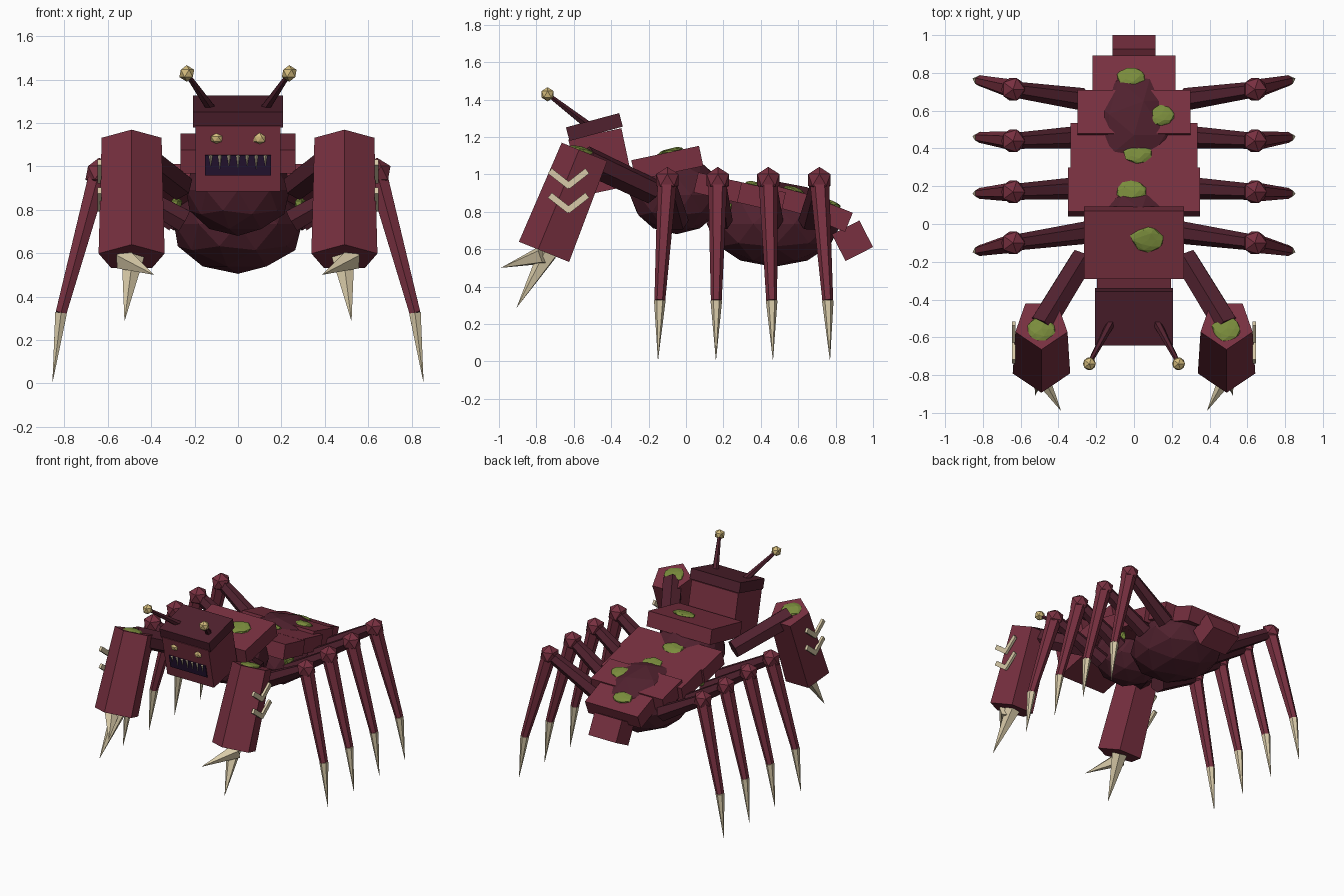
import bpy, bmesh, math, random
from mathutils import Vector, Matrix

random.seed(4)
if "Cube" in bpy.data.objects:
    bpy.data.objects.remove(bpy.data.objects["Cube"], do_unlink=True)


def material(name, r, g, b):
    lin = [((c / 255 + 0.055) / 1.055) ** 2.4 for c in (r, g, b)]
    m = bpy.data.materials.new(name)
    m.use_nodes = True
    m.diffuse_color = (*lin, 1)
    m.node_tree.nodes["Principled BSDF"].inputs["Base Color"].default_value = (*lin, 1)
    return m


RED = material("shell red", 120, 48, 64)
DARK = material("dark maroon", 80, 33, 46)
BONE = material("bone", 216, 202, 168)
GOLD = material("pale gold", 212, 188, 125)
MOSS = material("moss green", 122, 140, 60)
MOUTH = material("mouth purple", 38, 20, 50)


def finish(name, bm, mat, matrix):
    mesh = bpy.data.meshes.new(name)
    bm.transform(matrix)
    bmesh.ops.recalc_face_normals(bm, faces=bm.faces)
    bm.to_mesh(mesh)
    bm.free()
    mesh.materials.append(mat)
    obj = bpy.data.objects.new(name, mesh)
    bpy.context.collection.objects.link(obj)
    return obj


def frame(loc, tilt=0):
    """Placement with the back raised by tilt degrees."""
    return Matrix.Translation(loc) @ Matrix.Rotation(math.radians(tilt), 4, 'X')


def box(name, size, matrix, mat):
    bm = bmesh.new()
    bmesh.ops.create_cube(bm, size=1)
    return finish(name, bm, mat, matrix @ Matrix.Diagonal((*size, 1)))


def ball(name, radii, matrix, mat, detail=1, jitter=0):
    bm = bmesh.new()
    bmesh.ops.create_icosphere(bm, subdivisions=detail, radius=1)
    for v in bm.verts:
        v.co *= 1 + random.uniform(-jitter, jitter)
    return finish(name, bm, mat, matrix @ Matrix.Diagonal((*radii, 1)))


def limb(name, a, b, r1, r2, mat, sides=6, toward=(0, -1, 0)):
    """Tapered prism from a to b with one corner facing the given direction."""
    a, b = Vector(a), Vector(b)
    z = (b - a).normalized()
    x = Vector(toward)
    x = (x - z * x.dot(z)).normalized()
    rot = Matrix((x, z.cross(x), z)).transposed().to_4x4()
    bm = bmesh.new()
    bmesh.ops.create_cone(bm, cap_ends=True, segments=sides, radius1=r1, radius2=r2,
                          depth=(b - a).length)
    # Align the first corner with the local x axis
    corner = max((v.co for v in bm.verts), key=lambda c: c.xy.length)
    spin = Matrix.Rotation(-math.atan2(corner.y, corner.x), 4, 'Z')
    return finish(name, bm, mat, Matrix.Translation((a + b) / 2) @ rot @ spin)


# Body masses
ball("thorax", (0.25, 0.25, 0.21), frame((0, -0.05, 0.89)), DARK, 2)
ball("abdomen", (0.31, 0.36, 0.23), frame((0, 0.47, 0.735)), DARK, 2)

# Back plates with a moss patch each: width, length, y, z, tilt, moss x, moss y offset
plates = [
    ("thorax_plate", 0.53, 0.37, -0.10, 1.06, 12, 0.075, 0.03),
    ("back_plate_1", 0.70, 0.24, 0.17, 0.93, -13, -0.015, -0.01),
    ("back_plate_2", 0.67, 0.27, 0.39, 0.88, -13, 0.015, -0.03),
    ("back_plate_3", 0.60, 0.24, 0.58, 0.855, -15, 0.145, -0.02),
    ("back_plate_4", 0.44, 0.25, 0.755, 0.79, -22, -0.015, 0.0),
]
for name, w, l, y, z, tilt, mx, my in plates:
    place = frame((0, y, z), tilt)
    box(name, (w, l, 0.11), place, RED)
    r = 0.09 if name == "thorax_plate" else 0.075
    ball(name + "_moss", (r, r * 0.75, 0.018), place @ Matrix.Translation((mx, my, 0.057)),
         MOSS, 2, 0.12)
box("tail", (0.23, 0.16, 0.165), frame((0, 0.89, 0.645), -63), RED)

# Head, with face parts placed in its own tilted frame
head = frame((0, -0.455, 1.065), 12)
box("head", (0.39, 0.29, 0.31), head, RED)
box("head_cap", (0.415, 0.295, 0.075), frame((0, -0.49, 1.253), 15), DARK)
box("mouth", (0.305, 0.008, 0.095), head @ Matrix.Translation((0, -0.148, -0.03)), MOUTH)
for i in range(7):
    x = (i - 3) * 0.042
    limb("tooth_%d" % (i + 1), head @ Vector((x, -0.155, 0.018)),
         head @ Vector((x, -0.155, -0.035 - 0.012 * (i % 2))), 0.009, 0, BONE, 4)

# Paired parts
for s, side in ((1, "left"), (-1, "right")):
    def P(x, y, z):
        return Vector((s * x, y, z))

    ball(side + "_eye", (0.03, 0.016, 0.025),
         head @ Matrix.Translation((s * 0.1, -0.145, 0.095)), GOLD, 1, 0.15)
    limb(side + "_antenna", P(0.12, -0.52, 1.26), P(0.235, -0.735, 1.425), 0.024, 0.012, DARK)
    ball(side + "_antenna_tip", (0.038,) * 3, frame(P(0.236, -0.74, 1.428)), GOLD)
    ball(side + "_side_moss", (0.03, 0.05, 0.045), frame(P(0.285, 0.2, 0.82)), MOSS, 1, 0.1)

    # Front arm: upper arm, heavy forearm, two claws, chevron spikes
    limb(side + "_upper_arm", P(0.27, -0.18, 0.91), P(0.49, -0.54, 1.08), 0.07, 0.075, DARK)
    limb(side + "_forearm", P(0.49, -0.745, 0.58), P(0.49, -0.53, 1.115), 0.16, 0.145, RED, 5)
    ball(side + "_arm_moss", (0.075, 0.075, 0.022), frame(P(0.49, -0.56, 1.125), -15),
         MOSS, 2, 0.1)
    limb(side + "_inner_claw", P(0.52, -0.76, 0.57), P(0.386, -0.99, 0.5), 0.055, 0, BONE, 5)
    limb(side + "_outer_claw", P(0.485, -0.735, 0.58), P(0.523, -0.907, 0.285), 0.055, 0, BONE, 5)
    for n, z in enumerate((0.94, 0.81)):
        for e, dy in (("front", -1), ("back", 1)):
            place = frame(P(0.637, -0.628 + dy * 0.047, z + 0.037), dy * 38)
            box("%s_chevron_%d_%s" % (side, n + 1, e), (0.018, 0.135, 0.034), place, BONE)

    # Walking legs: hip x, hip y, knee y, ankle y, tip y
    legs = [(0.25, -0.045, -0.10, -0.14, -0.15), (0.29, 0.19, 0.17, 0.162, 0.16),
            (0.29, 0.46, 0.44, 0.458, 0.465), (0.27, 0.66, 0.713, 0.758, 0.77)]
    for i, (hx, hy, ky, ay, ty) in enumerate(legs):
        tag = "%s_leg_%d_" % (side, i + 1)
        knee, ankle = P(0.64, ky, 0.97), P(0.815, ay, 0.325)
        limb(tag + "thigh", P(hx, hy, 0.75), knee, 0.06, 0.042, DARK)
        ball(tag + "knee", (0.07,) * 3, frame(knee), RED)
        limb(tag + "shin", knee, ankle, 0.052, 0.029, RED)
        limb(tag + "claw", ankle, P(0.855, ty, 0), 0.031, 0, BONE)
